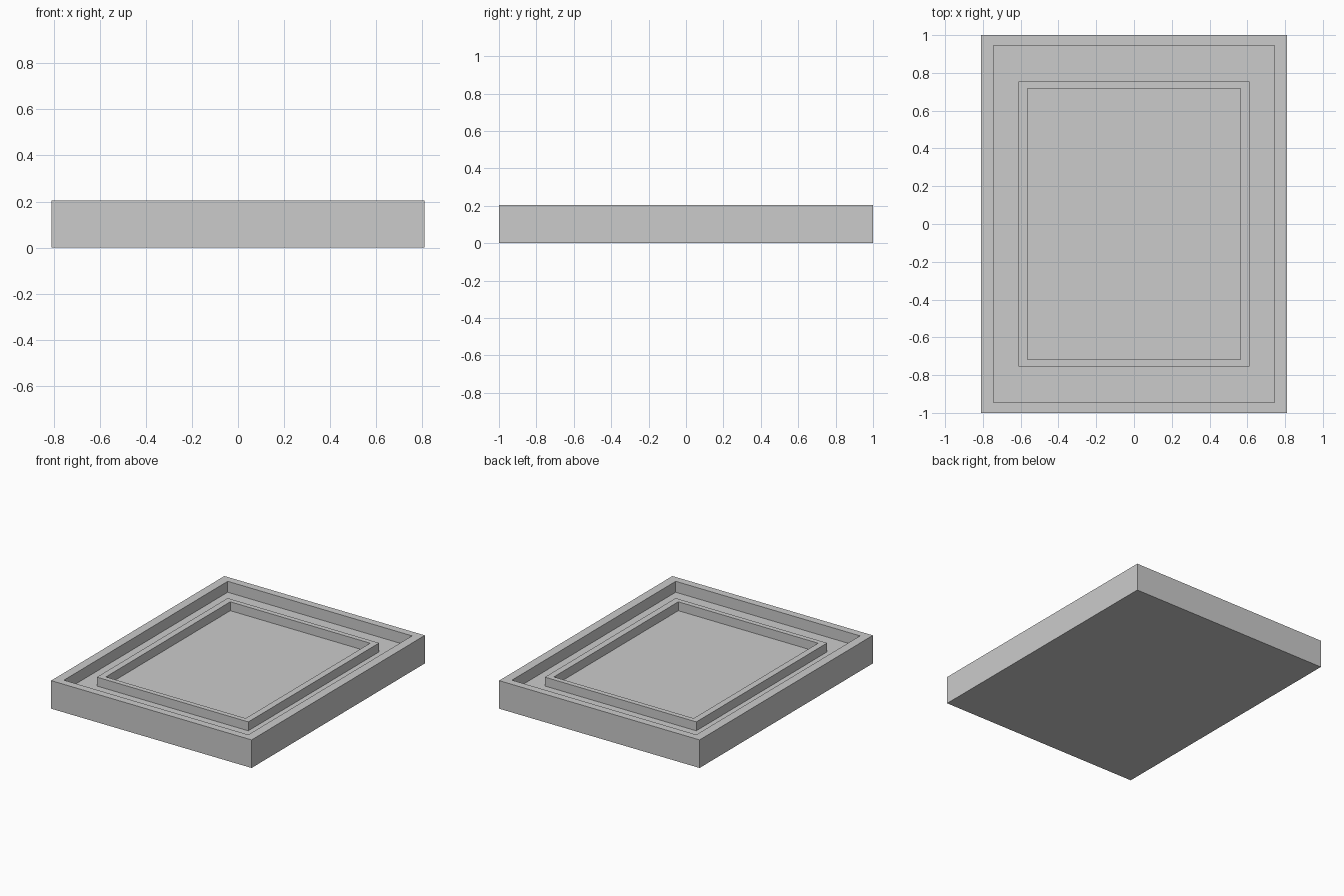
import bpy
import bmesh

default_cube = bpy.data.objects.get("Cube")
if default_cube:
    bpy.data.objects.remove(default_cube, do_unlink=True)

# Single plain grey finish
grey = bpy.data.materials.new("light_grey")
grey.use_nodes = True
colour = (0.6, 0.6, 0.6, 1)
grey.diffuse_color = colour
grey.node_tree.nodes["Principled BSDF"].inputs["Base Color"].default_value = colour

BASE, FLOOR, RIDGE_TOP, RIM_TOP = 0, 0.125, 0.19, 0.205


def nested_rectangles(name, loops, ring=False):
    """Skin rectangles (half width, half depth, height); cap the ends or close a ring."""
    bm = bmesh.new()
    rows = [[bm.verts.new((sx * hx, sy * hy, z))
             for sx, sy in ((-1, -1), (1, -1), (1, 1), (-1, 1))]
            for hx, hy, z in loops]
    pairs = list(zip(rows, rows[1:]))
    if ring:
        pairs.append((rows[-1], rows[0]))
    else:
        bm.faces.new(rows[0])
        bm.faces.new(rows[-1])
    for a, b in pairs:
        for i in range(4):
            j = (i + 1) % 4
            bm.faces.new((a[i], a[j], b[j], b[i]))
    bmesh.ops.recalc_face_normals(bm, faces=bm.faces)
    mesh = bpy.data.meshes.new(name)
    bm.to_mesh(mesh)
    bm.free()
    mesh.materials.append(grey)
    obj = bpy.data.objects.new(name, mesh)
    bpy.context.collection.objects.link(obj)
    return obj


# Shallow tray with an upright rim
OUTER, INNER = (0.81, 1.0), (0.745, 0.945)
nested_rectangles("tray", [(*OUTER, BASE), (*OUTER, RIM_TOP),
                           (*INNER, RIM_TOP), (*INNER, FLOOR)])

# Raised rectangular ridge, sunk slightly into the tray floor
RIDGE_OUT, RIDGE_IN = (0.612, 0.755), (0.565, 0.718)
ROOT = FLOOR - 0.01
nested_rectangles("inner_ridge", [(*RIDGE_OUT, ROOT), (*RIDGE_OUT, RIDGE_TOP),
                                  (*RIDGE_IN, RIDGE_TOP), (*RIDGE_IN, ROOT)], ring=True)
